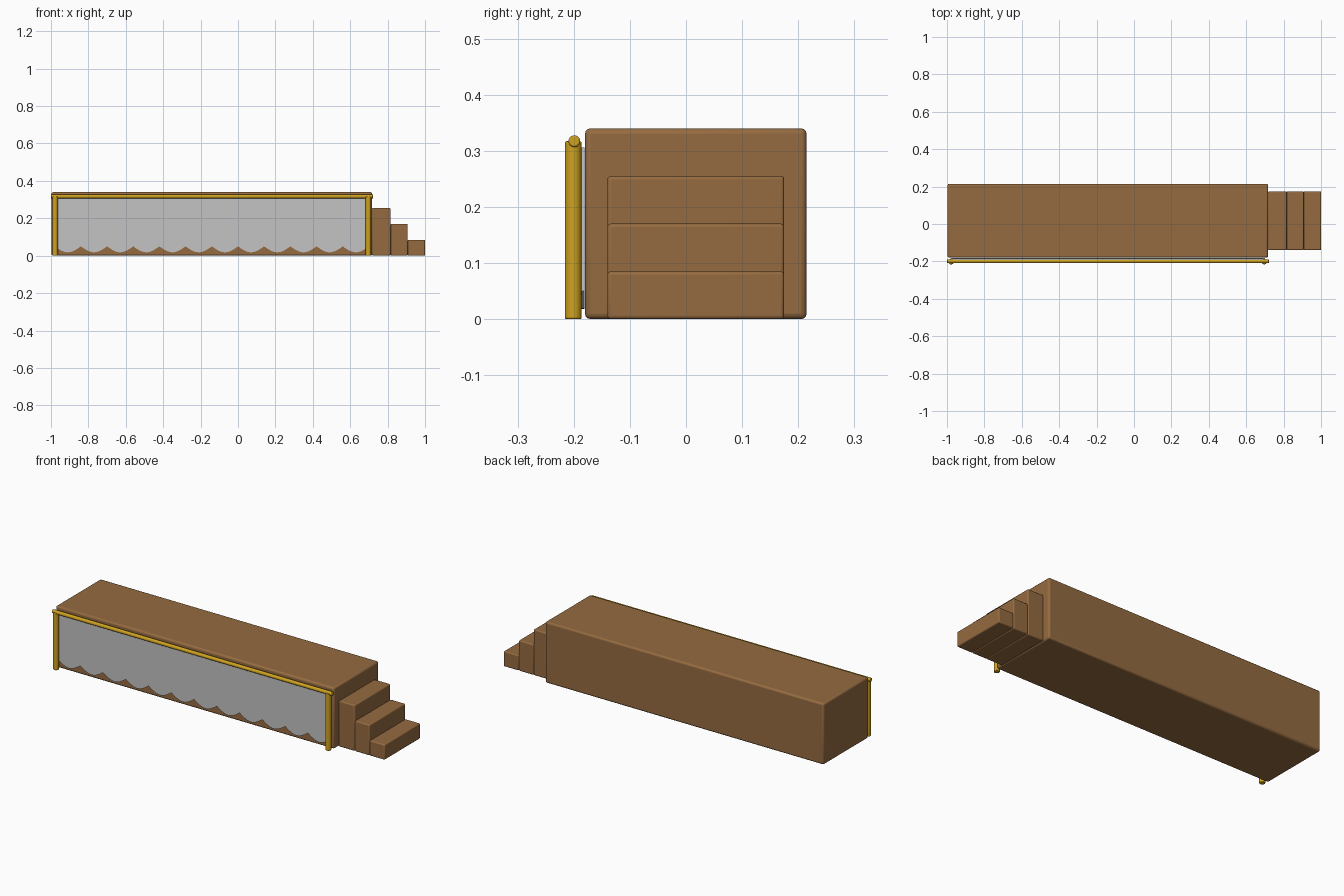
import bpy, bmesh, math

if "Cube" in bpy.data.objects:
    bpy.data.objects.remove(bpy.data.objects["Cube"], do_unlink=True)


def material(name, rgb):
    m = bpy.data.materials.new(name)
    m.use_nodes = True
    m.diffuse_color = (*rgb, 1)
    m.node_tree.nodes["Principled BSDF"].inputs["Base Color"].default_value = (*rgb, 1)
    return m


wood = material("brown wood", (0.30, 0.147, 0.052))
brass = material("golden brass", (0.62, 0.36, 0.014))
cloth = material("silver cloth", (0.55, 0.55, 0.55))


def smooth(ob):
    bpy.ops.object.select_all(action='DESELECT')
    ob.select_set(True)
    bpy.context.view_layer.objects.active = ob
    bpy.ops.object.shade_smooth_by_angle(angle=math.radians(35))


def block(name, lo, hi, bevel):
    """Rounded wooden box between two corners."""
    bpy.ops.mesh.primitive_cube_add(size=1, location=[(a + b) / 2 for a, b in zip(lo, hi)])
    ob = bpy.context.object
    ob.name = name
    ob.scale = [b - a for a, b in zip(lo, hi)]
    bpy.ops.object.transform_apply(location=False, rotation=False, scale=True)
    mod = ob.modifiers.new("rounded edges", 'BEVEL')
    mod.width = bevel
    mod.segments = 3
    ob.data.materials.append(wood)
    smooth(ob)
    return ob


def rod(name, radius, length, center, turn=0):
    """Brass cylinder with slightly eased ends."""
    bpy.ops.mesh.primitive_cylinder_add(vertices=24, radius=radius, depth=length,
                                        location=center, rotation=(0, turn, 0))
    ob = bpy.context.object
    ob.name = name
    mod = ob.modifiers.new("eased ends", 'BEVEL')
    mod.width = 0.003
    mod.segments = 2
    mod.limit_method = 'ANGLE'
    ob.data.materials.append(brass)
    smooth(ob)


# Stage body
block("stage_platform", (-0.997, -0.18, 0), (0.717, 0.215, 0.34), 0.01)

# Stairs at the side, falling outwards
edges = [0.717, 0.816, 0.907, 1.0]
for i in range(3):
    block(f"step_{i + 1}", (edges[i], -0.14, 0), (edges[i + 1], 0.175, 0.085 * (3 - i)), 0.006)

# Curtain frame
for side, x in (("right", -0.978), ("left", 0.697)):
    rod(f"{side}_post", 0.015, 0.317, (x, -0.201, 0.1585))
rod("top_rail", 0.0105, 1.722, (-0.139, -0.199, 0.317), math.pi / 2)

# Curtain with a scalloped hem
x0, x1, scallop, count = -0.98, 0.70, 0.14, 144
bm = bmesh.new()
rows = []
for i in range(count + 1):
    x = x0 + (x1 - x0) * i / count
    hem = 0.05 - 0.032 * abs(math.sin(math.pi * (x - x0) / scallop))
    rows.append((bm.verts.new((x, -0.186, hem)), bm.verts.new((x, -0.186, 0.306))))
for (a, b), (c, d) in zip(rows, rows[1:]):
    bm.faces.new((a, c, d, b))
mesh = bpy.data.meshes.new("curtain")
bm.to_mesh(mesh)
bm.free()
curtain = bpy.data.objects.new("curtain", mesh)
bpy.context.collection.objects.link(curtain)
mesh.materials.append(cloth)
mod = curtain.modifiers.new("thickness", 'SOLIDIFY')
mod.thickness = 0.005
mod.offset = -1
